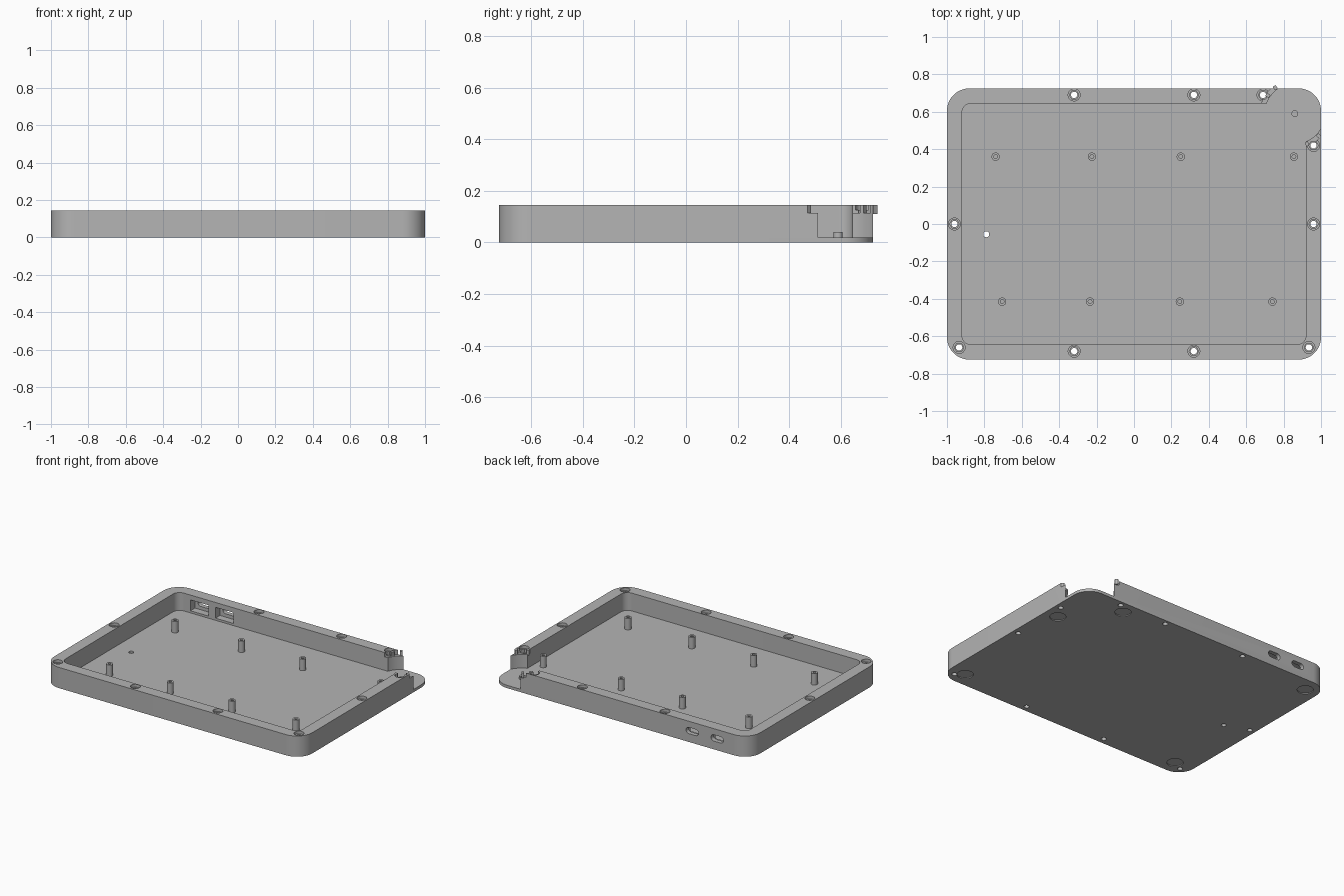
import bpy, bmesh, math
from mathutils import Matrix, Vector

if "Cube" in bpy.data.objects:
    bpy.data.objects.remove(bpy.data.objects["Cube"], do_unlink=True)

grey = bpy.data.materials.new("matte grey")
grey.use_nodes = True
colour = (0.46, 0.46, 0.46, 1)
grey.diffuse_color = colour
grey.node_tree.nodes["Principled BSDF"].inputs["Base Color"].default_value = colour

H, FLOOR = 0.145, 0.02
W, D = 1.0, 0.725
PIVOT = (0.86, 0.59)


def rounded(hx, hy, r, n=12):
    """Outline of a rounded rectangle."""
    pts = []
    for i, (sx, sy) in enumerate([(1, 1), (-1, 1), (-1, -1), (1, -1)]):
        for k in range(n + 1):
            a = math.pi / 2 * (i + k / n)
            pts.append((sx * (hx - r) + r * math.cos(a), sy * (hy - r) + r * math.sin(a)))
    return pts


def circle(r, n=32):
    return [(r * math.cos(2 * math.pi * k / n), r * math.sin(2 * math.pi * k / n)) for k in range(n)]


def prism(bm, outline, z0, z1, at=(0, 0)):
    """Extrude an outline between two heights; returns the bottom face."""
    low = [bm.verts.new((x + at[0], y + at[1], z0)) for x, y in outline]
    top = [bm.verts.new((x + at[0], y + at[1], z1)) for x, y in outline]
    n = len(low)
    bm.faces.new(top)
    for i in range(n):
        j = (i + 1) % n
        bm.faces.new((low[i], low[j], top[j], top[i]))
    return bm.faces.new(low[::-1])


def finish(bm, name):
    mesh = bpy.data.meshes.new(name)
    bmesh.ops.recalc_face_normals(bm, faces=bm.faces)
    bm.to_mesh(mesh)
    bm.free()
    ob = bpy.data.objects.new(name, mesh)
    bpy.context.collection.objects.link(ob)
    mesh.materials.append(grey)
    return ob


def pick(ob):
    bpy.ops.object.select_all(action="DESELECT")
    ob.select_set(True)
    bpy.context.view_layer.objects.active = ob


def carve(target, bm):
    """Cut a temporary solid out of the target."""
    tool = finish(bm, "cutter")
    tool.hide_render = True
    mod = target.modifiers.new("cut", "BOOLEAN")
    mod.operation, mod.solver, mod.object = "DIFFERENCE", "EXACT", tool
    pick(target)
    bpy.ops.object.modifier_apply(modifier=mod.name)
    bpy.data.objects.remove(tool, do_unlink=True)


def carve_at(target, outline, z0, z1, places):
    bm = bmesh.new()
    for p in places:
        prism(bm, outline, z0, z1, p)
    carve(target, bm)


# Case shell with a rounded lower edge
bm = bmesh.new()
base = prism(bm, rounded(W, D, 0.12), 0, H)
bmesh.ops.bevel(bm, geom=list(base.edges), offset=0.018, segments=4, profile=0.5, affect="EDGES")
case = finish(bm, "case_tray")

# Interior cavity, open corner and the stepped seat around it
carve_at(case, rounded(0.92, 0.645, 0.05), FLOOR, 0.3, [(0, 0)])
carve_at(case, circle(0.16, 64), FLOOR, 0.3, [PIVOT])
carve_at(case, circle(0.185, 64), 0.115, 0.3, [PIVOT])

# Rim screw holes: counterbore, hexagonal pocket and through hole
screws = [(s * 0.32, y) for s in (-1, 1) for y in (0.69, -0.68)]
screws += [(-0.96, 0), (0.96, 0), (-0.935, -0.66), (0.935, -0.66), (0.69, 0.69), (0.96, 0.42)]
carve_at(case, circle(0.032), 0.125, 0.3, screws)
carve_at(case, circle(0.025, 6), 0.1, 0.3, screws)
carve_at(case, circle(0.017, 24), -0.1, 0.3, screws)

# Small floor hole and foot recesses underneath
carve_at(case, circle(0.016, 24), -0.1, 0.1, [(-0.79, -0.055)])
feet = [(0.9, 0.32), (0.62, 0.63), (0.88, -0.62), (-0.86, -0.62), (-0.9, 0.62)]
carve_at(case, circle(0.052), -0.1, 0.006, feet)

# Connector ports in the back wall: inner pocket and outer slot
for x in (-0.75, -0.556):
    for outline, y0, y1, z in ((rounded(0.07, 0.038, 0.002, 2), 0.6, 0.695, 0.073),
                               (rounded(0.048, 0.022, 0.0215), 0.6, 0.8, 0.08)):
        bm = bmesh.new()
        prism(bm, outline, -y1, -y0)
        turn = Matrix.Translation((x, 0, z)) @ Matrix.Rotation(math.pi / 2, 4, "X")
        bmesh.ops.transform(bm, matrix=turn, verts=bm.verts)
        carve(case, bm)

# Hollow standoffs on the floor
parts = [case]
posts = [(x, 0.36) for x in (-0.74, -0.225, 0.25, 0.855)]
posts += [(x, -0.415) for x in (-0.705, -0.235, 0.245, 0.74)]
for i, p in enumerate(posts):
    bm = bmesh.new()
    prism(bm, circle(0.022, 24), FLOOR - 0.005, 0.1, p)
    post = finish(bm, f"standoff_{i + 1}")
    carve_at(post, circle(0.01, 16), 0.04, 0.3, [p])
    parts.append(post)

# Peg in the open corner
bm = bmesh.new()
prism(bm, circle(0.018, 24), FLOOR - 0.005, 0.04, PIVOT)
parts.append(finish(bm, "corner_peg"))

# Retaining tabs on the stepped wall ends
for i, angle in enumerate((127, 146, 292, 317)):
    bm = bmesh.new()
    prism(bm, rounded(0.011, 0.009, 0.001, 1), 0.11, H)
    a = math.radians(angle)
    spot = Vector((PIVOT[0] + 0.174 * math.cos(a), PIVOT[1] + 0.174 * math.sin(a), 0))
    turn = Matrix.Translation(spot) @ Matrix.Rotation(a, 4, "Z")
    bmesh.ops.transform(bm, matrix=turn, verts=bm.verts)
    parts.append(finish(bm, f"corner_tab_{i + 1}"))

for ob in parts:
    pick(ob)
    bpy.ops.object.shade_smooth_by_angle(angle=math.radians(30))
